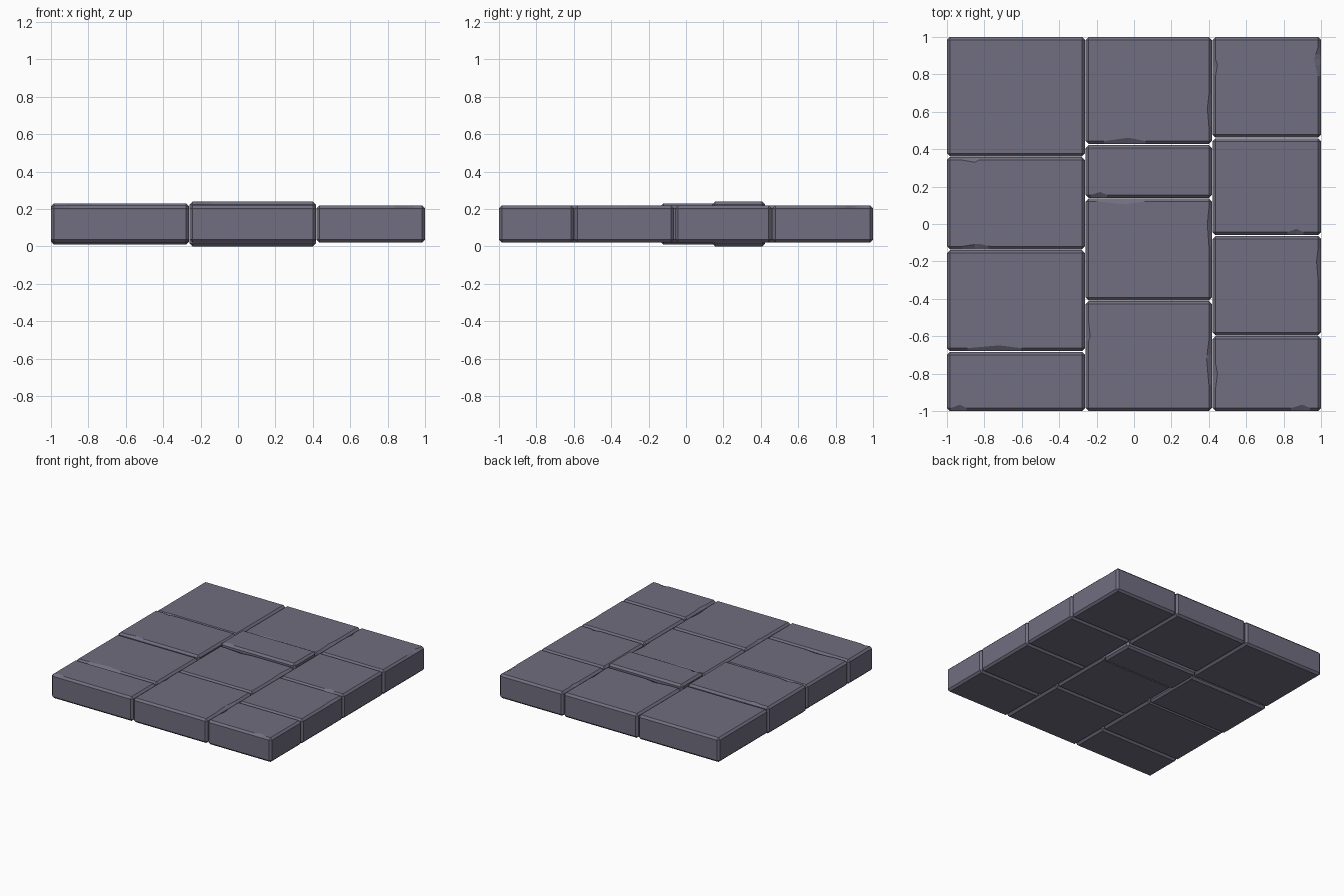
import bpy, bmesh
from mathutils import Vector

if "Cube" in bpy.data.objects:
    bpy.data.objects.remove(bpy.data.objects["Cube"])

stone = bpy.data.materials.new("grey_stone")
stone.diffuse_color = (0.165, 0.155, 0.215, 1)
stone.use_nodes = True
stone.node_tree.nodes["Principled BSDF"].inputs["Base Color"].default_value = stone.diffuse_color

MID, BEVEL, GAP = 0.12, 0.016, 0.002
COL_X = [-1.0, -0.26, 0.418, 1.0]
ROW_Y = [[1.0, 0.36, -0.138, -0.682, -1.0],
         [1.0, 0.425, 0.138, -0.41, -1.0],
         [1.0, 0.46, -0.062, -0.597, -1.0]]
# Half thickness where a slab is thicker than the rest
HALF = {(0, 1): 0.11, (1, 1): 0.12}
# Worn spots: slab -> (axis along the edge, side, position, half width, depth)
CHIPS = {(0, 1): [(0, -1, -0.83, 0.09, 0.014), (0, 1, -0.85, 0.1, 0.012)],
         (0, 2): [(0, -1, -0.72, 0.17, 0.015)],
         (0, 3): [(0, -1, -0.93, 0.05, 0.018)],
         (1, 0): [(0, -1, -0.03, 0.13, 0.018), (1, 1, 0.62, 0.1, 0.008)],
         (1, 1): [(0, -1, -0.18, 0.05, 0.015)],
         (1, 2): [(0, 1, -0.05, 0.15, 0.015), (1, 1, 0.0, 0.12, 0.008)],
         (1, 3): [(1, 1, -0.72, 0.14, 0.012), (1, -1, -0.6, 0.1, 0.008)],
         (2, 0): [(1, 1, 0.88, 0.09, 0.022), (1, -1, 0.85, 0.08, 0.01)],
         (2, 1): [(0, -1, 0.87, 0.05, 0.018)],
         (2, 2): [(1, 1, -0.2, 0.1, 0.008)],
         (2, 3): [(0, -1, 0.9, 0.06, 0.018), (1, -1, -0.8, 0.08, 0.01)]}


def wear_edge(bm, top, axis, side, pos, width, depth):
    """Cut across the slab and widen the top chamfer at one spot."""
    across = 1 - axis
    normal = Vector((0, 0, 0))
    normal[axis] = 1
    for p in (pos - width, pos, pos + width * 0.7):
        co = Vector((0, 0, 0))
        co[axis] = p
        bmesh.ops.bisect_plane(bm, geom=bm.verts[:] + bm.edges[:] + bm.faces[:],
                               plane_co=co, plane_no=normal, dist=1e-5)
    line = [v for v in bm.verts
            if abs(v.co.z - top) < 1e-4 and abs(v.co[axis] - pos) < 1e-4]
    edge_vert = max(line, key=lambda v: side * v.co[across])
    edge_vert.co[across] -= side * depth


def slab(key, x0, x1, y0, y1):
    half = HALF.get(key, 0.1)
    bm = bmesh.new()
    bmesh.ops.create_cube(bm, size=1)
    for v in bm.verts:
        v.co = ((x0 + x1) / 2 + v.co.x * (x1 - x0),
                (y0 + y1) / 2 + v.co.y * (y1 - y0),
                MID + v.co.z * 2 * half)
    bmesh.ops.bevel(bm, geom=bm.edges[:], offset=BEVEL, segments=1,
                    affect='EDGES', profile=0.5)
    for chip in CHIPS.get(key, []):
        wear_edge(bm, MID + half, *chip)
    bmesh.ops.recalc_face_normals(bm, faces=bm.faces[:])
    name = f"paving_slab_{key[0] + 1}_{key[1] + 1}"
    mesh = bpy.data.meshes.new(name)
    bm.to_mesh(mesh)
    bm.free()
    mesh.materials.append(stone)
    bpy.context.collection.objects.link(bpy.data.objects.new(name, mesh))


# Three columns of slabs, with narrow joints only between neighbours
def inset(a, b):
    return (a + GAP if a > -1 else a), (b - GAP if b < 1 else b)


for c, ys in enumerate(ROW_Y):
    for r in range(len(ys) - 1):
        slab((c, r), *inset(COL_X[c], COL_X[c + 1]), *inset(ys[r + 1], ys[r]))
